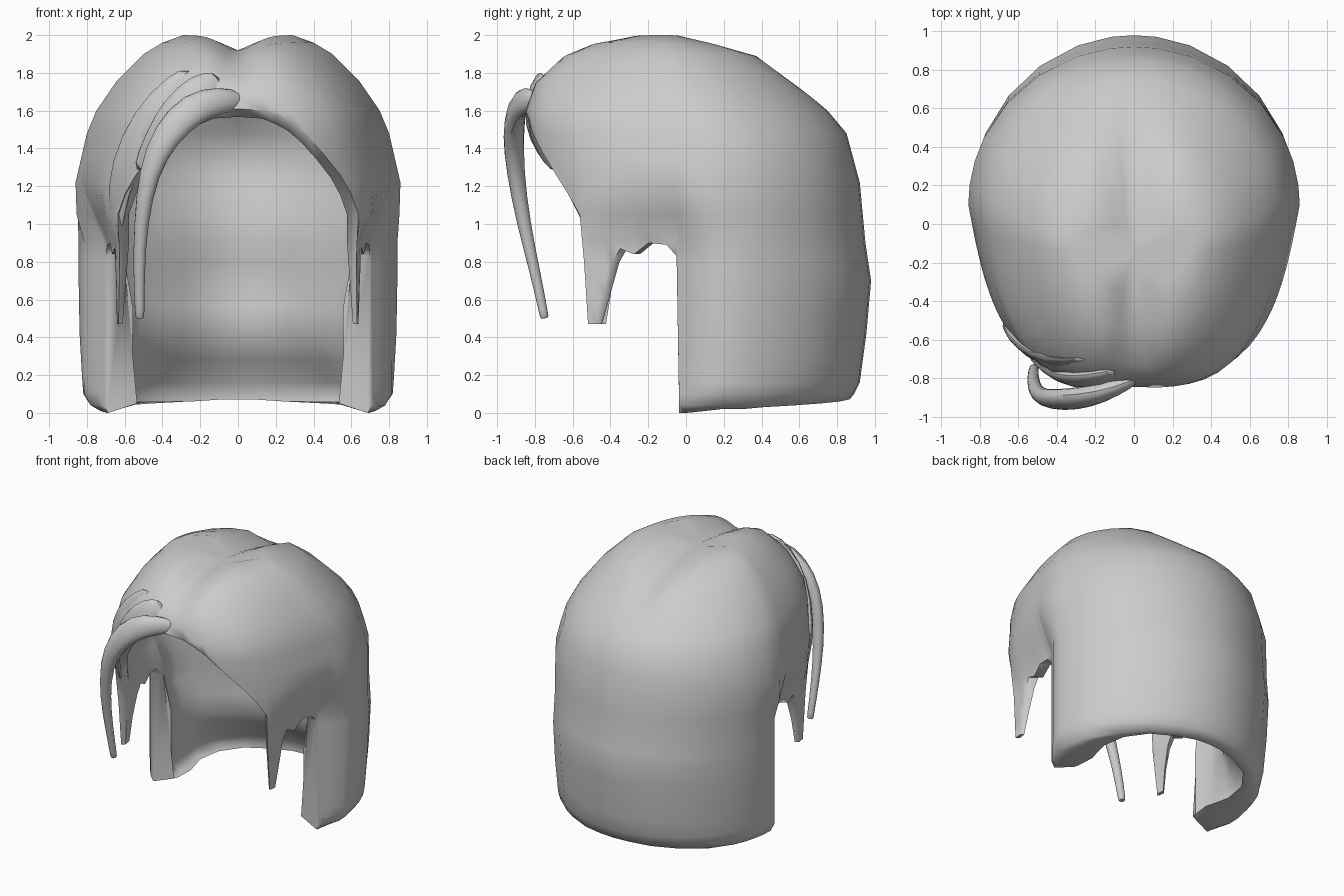
import bpy, bmesh, math
from mathutils import Vector

if "Cube" in bpy.data.objects:
    bpy.data.objects.remove(bpy.data.objects["Cube"], do_unlink=True)

hair = bpy.data.materials.new("hair grey")
hair.use_nodes = True
hair.diffuse_color = (0.6, 0.6, 0.6, 1)
hair.node_tree.nodes["Principled BSDF"].inputs["Base Color"].default_value = (0.6, 0.6, 0.6, 1)

# Height, half width, front y, back y
PROFILE = [(0, .71, -.75, .8), (.04, .78, -.75, .84), (.1, .825, -.75, .89), (.16, .83, -.75, .92),
           (.42, .845, -.76, .955), (.7, .85, -.78, .98), (.9, .85, -.78, .95), (1.22, .86, -.82, .92),
           (1.48, .8, -.85, .85), (1.6, .75, -.85, .75), (1.76, .64, -.8, .58), (1.9, .5, -.67, .4),
           (1.96, .4, -.54, .18), (2, .29, -.34, 0)]
# Angle from the front, height of the lower edge
HEM = [(0, 1.61), (5, 1.6), (10, 1.57), (16, 1.53), (23, 1.46), (31, 1.37), (40, 1.26), (47, 1.16),
       (53, 1.05), (54, .8), (55, .47), (60.5, .47), (65, .65), (68, .8), (71, .87), (76, .84),
       (80.5, .9), (85, .89), (87, .83), (87.3, 0), (88.5, 0), (90, .01), (97, .02), (106, .02),
       (115, .03), (130, .04), (145, .05), (160, .06), (172, .07), (180, .07)]
LEVELS = [2, 1.96, 1.9, 1.83, 1.76, 1.68, 1.6, 1.48, 1.35, 1.22, 1.05, .9, .8, .7, .56, .42, .28, .16,
          .1, .04, 0]


def clamp(v):
    return max(0.0, min(1.0, v))


def lerp_profile(z):
    for lo, hi in zip(PROFILE, PROFILE[1:]):
        if z <= hi[0]:
            f = (z - lo[0]) / (hi[0] - lo[0])
            return [p + (q - p) * f for p, q in zip(lo[1:], hi[1:])]
    return PROFILE[-1][1:]


def surface(angle, side, z):
    """Outer hair surface: round behind, squarer and tapering in front, parted on top."""
    w, front, back = lerp_profile(z)
    mid = .1 - .22 * clamp((z - 1.4) / .6)
    a = math.radians(angle)
    s, c = abs(math.sin(a)), abs(math.cos(a))
    if angle < 90:
        power = .6 + .25 * clamp((z - 1.6) / .4)
        reach = c ** power
        x = w * s ** power * (1 - .2 * reach)
        y = mid - (mid - front) * reach
    else:
        x = w * s
        y = mid + (back - mid) * c
    # Sides curl inward around the ears
    ahead = y + .05
    x = side * min(x, .7 + ahead * (.75 if ahead > 0 else .15) + max(0, z - .95) * .6)
    groove = .08 * math.exp(-(x / .12) ** 2) * clamp((z - 1.65) / .25)
    return Vector((x, y, z - groove))


def thickness(p):
    """Thin over the face, thick at the side panels and back, tapering at the nape."""
    if p.y < -.08:
        return .03 + .06 * clamp((p.z - .5) / .6)
    wall = (.08 + .28 * clamp((p.y + .1) / .8)) * (1 - .6 * clamp((p.z - 1.0) / .8))
    panel = (.15 + .1 * clamp((p.y + .05) / .25)) * clamp((.9 - p.z) / .25)
    nape = clamp((p.y - .15) / .5)
    return max(wall, panel) * (1 - .85 * nape * clamp((.42 - p.z) / .36))


def finish(bm, name, levels=0):
    bmesh.ops.recalc_face_normals(bm, faces=bm.faces)
    mesh = bpy.data.meshes.new(name)
    bm.to_mesh(mesh)
    bm.free()
    mesh.materials.append(hair)
    ob = bpy.data.objects.new(name, mesh)
    bpy.context.collection.objects.link(ob)
    if levels:
        mod = ob.modifiers.new("smooth", "SUBSURF")
        mod.levels = mod.render_levels = levels
    bpy.ops.object.select_all(action="DESELECT")
    ob.select_set(True)
    bpy.context.view_layer.objects.active = ob
    bpy.ops.object.shade_smooth_by_angle(angle=math.radians(65))


# Main hair shell: columns run from the crown to the hem
bm = bmesh.new()
columns = [(a, 1, h) for a, h in HEM]
columns += [(a + (2 if 54 < a < 62 else 0), -1, h) for a, h in HEM[-2:0:-1]]
grid = [[bm.verts.new(surface(a, s, max(z, h))) for z in LEVELS] for a, s, h in columns]
crown = bm.verts.new((0, -.15, 1.92))
for i, col in enumerate(grid):
    nxt = grid[(i + 1) % len(grid)]
    bm.faces.new((crown, col[0], nxt[0]))
    for j in range(len(LEVELS) - 1):
        bm.faces.new((col[j], col[j + 1], nxt[j + 1], nxt[j]))
bmesh.ops.remove_doubles(bm, verts=bm.verts, dist=.0005)

# Inner wall and rim
outer_faces = list(bm.faces)
rim = [e for e in bm.edges if e.is_boundary]
inner = {}
for v in list(bm.verts):
    aim = Vector((0, .1, min(v.co.z, 1.1))) - v.co
    lift = Vector((0, 0, .05 * clamp((.06 - v.co.z) / .06)))
    inner[v] = bm.verts.new(v.co + aim.normalized() * thickness(v.co) + lift)
for f in outer_faces:
    bm.faces.new([inner[v] for v in reversed(f.verts)])
for e in rim:
    a, b = e.verts
    bm.faces.new((a, b, inner[b], inner[a]))
finish(bm, "hair_shell")


def lock(name, path, sides=8):
    """Tapered flat lock; each stop is a point, half width and half depth."""
    bm = bmesh.new()
    rings = []
    for i, (point, w, d) in enumerate(path):
        tangent = path[min(i + 1, len(path) - 1)][0] - path[max(i - 1, 0)][0]
        outward = Vector((point.x, point.y - .1, 0))
        across = tangent.cross(outward).normalized()
        depth = tangent.cross(across).normalized()
        turns = [math.tau * k / sides for k in range(sides)]
        rings.append([bm.verts.new(point + across * w * math.cos(t) + depth * d * math.sin(t)) for t in turns])
    for r, q in zip(rings, rings[1:]):
        for k in range(sides):
            n = (k + 1) % sides
            bm.faces.new((r[k], r[n], q[n], q[k]))
    bm.faces.new(rings[0])
    bm.faces.new(rings[-1])
    finish(bm, name, 1)


# Loose fringe lock, standing off the forehead on the right
fringe = [(.03, -.79, 1.65, .05, .03), (-.09, -.85, 1.66, .08, .05), (-.24, -.9, 1.62, .1, .06),
          (-.38, -.915, 1.48, .09, .06), (-.475, -.905, 1.28, .06, .05), (-.515, -.86, 1.0, .04, .04),
          (-.525, -.8, .75, .035, .03), (-.52, -.75, .51, .028, .025), (-.52, -.748, .5, .026, .024)]
lock("fringe_lock", [(Vector(p[:3]), p[3], p[4]) for p in fringe])

# Swept layers lying on the shell beside the fringe; stops are angle, height, width, depth
LAYERS = {"upper_swept_lock": [(6, 1.8, .05, .02), (12, 1.72, .11, .04), (20, 1.58, .12, .045),
                               (31, 1.42, .08, .03), (40, 1.28, .03, .01)],
          "side_swept_lock": [(24, 1.82, .05, .01), (34, 1.65, .1, .025), (45, 1.42, .11, .03),
                              (54, 1.18, .09, .03), (60, .92, .03, .01)]}
for name, stops in LAYERS.items():
    lock(name, [(surface(a, -1, z), w, d) for a, z, w, d in stops])
